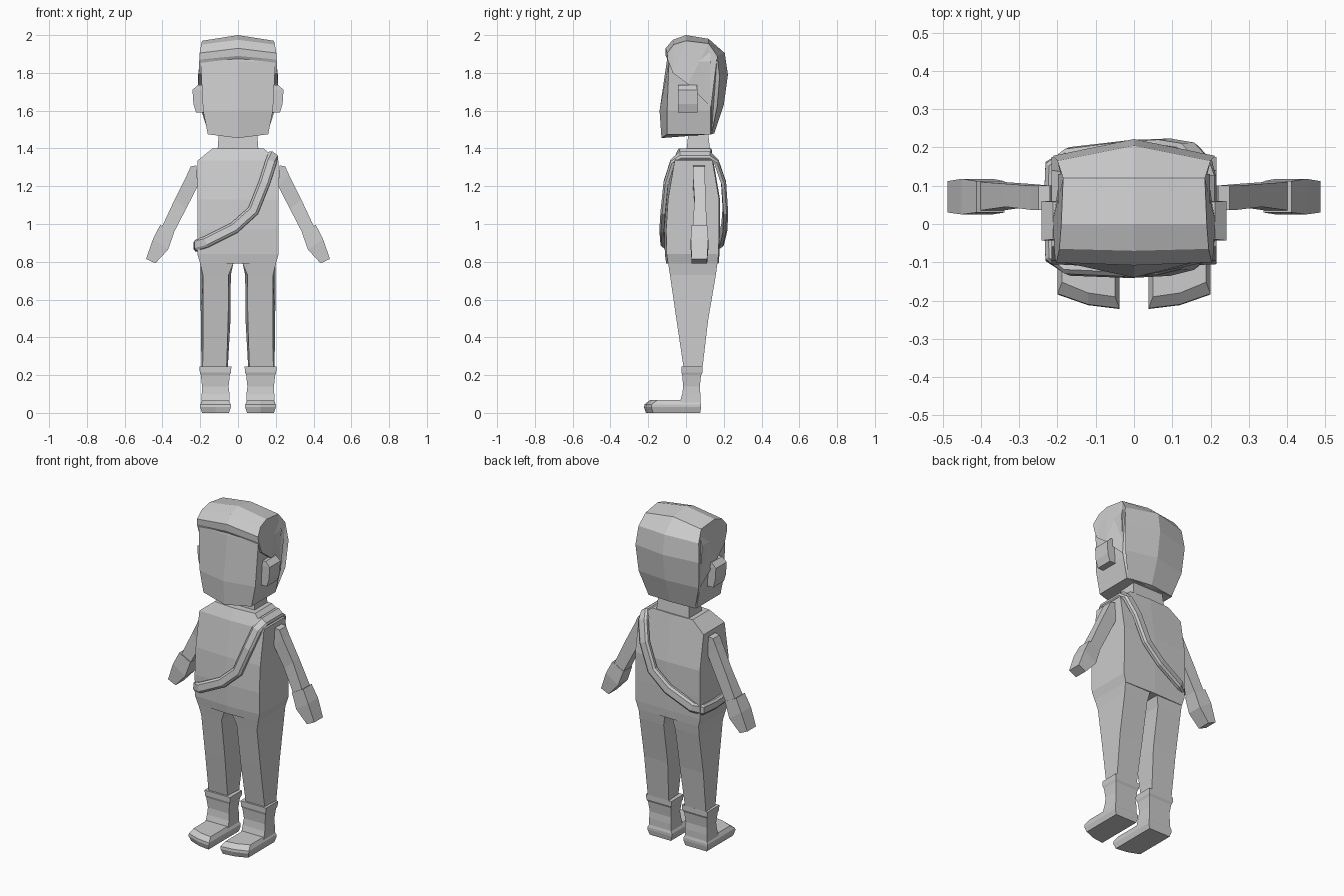
import bpy, bmesh
from mathutils import Vector

old = bpy.data.objects.get("Cube")
if old:
    bpy.data.objects.remove(old, do_unlink=True)

grey = bpy.data.materials.new("plain_grey")
grey.use_nodes = True
grey.diffuse_color = (0.6, 0.6, 0.6, 1)
grey.node_tree.nodes["Principled BSDF"].inputs["Base Color"].default_value = (0.6, 0.6, 0.6, 1)


def finish(name, bm):
    bmesh.ops.recalc_face_normals(bm, faces=bm.faces)
    mesh = bpy.data.meshes.new(name)
    bm.to_mesh(mesh)
    bm.free()
    mesh.materials.append(grey)
    obj = bpy.data.objects.new(name, mesh)
    bpy.context.collection.objects.link(obj)
    return obj


def loft(name, rings, closed=False, side=1):
    """Skin equal-sized rings of points; cap the ends or close into a loop."""
    bm = bmesh.new()
    loops = [[bm.verts.new((p[0] * side, p[1], p[2])) for p in r] for r in rings]
    n = len(loops[0])
    pairs = list(zip(loops, loops[1:]))
    if closed:
        pairs.append((loops[-1], loops[0]))
    else:
        bm.faces.new(loops[0])
        bm.faces.new(loops[-1])
    for a, b in pairs:
        for i in range(n):
            j = (i + 1) % n
            bm.faces.new((a[i], a[j], b[j], b[i]))
    return finish(name, bm)


def box_ring(x0, x1, y0, y1, z, inset=0.0):
    """Rectangle whose front edge may be narrower than its back edge."""
    return [(x0 + inset, y0, z), (x1 - inset, y0, z), (x1, y1, z), (x0, y1, z)]


def body_ring(w, y0, y1, z, bulge=0.01, dz=0.0):
    """Six-sided section with a centre ridge at front and back."""
    return [(-w, y0, z), (0, y0 - bulge, z + dz), (w, y0, z),
            (w, y1, z), (0, y1 + 0.005, z), (-w, y1, z)]


# Torso and neck
loft("torso", [body_ring(*r) for r in (
    (0.2, -0.095, 0.168, 0.79), (0.215, -0.102, 0.172, 0.84),
    (0.215, -0.105, 0.175, 0.97), (0.215, -0.095, 0.175, 1.13),
    (0.215, -0.06, 0.14, 1.335), (0.135, -0.03, 0.13, 1.4))])
loft("neck", [box_ring(-0.11, 0.11, 0.0, 0.13, 1.37),
              box_ring(-0.1, 0.1, 0.015, 0.115, 1.5)])

# Head
loft("head", [body_ring(*r) for r in (
    (0.16, -0.1, 0.13, 1.475, 0.03, -0.02), (0.185, -0.1, 0.13, 1.6, 0.04),
    (0.198, -0.09, 0.13, 1.86, 0.012), (0.18, -0.08, 0.13, 1.93, 0.01))])

# Hair: stations from fringe over the crown to the nape
# (half width, side y, side z, centre y, centre z)
stations = (
    (0.205, -0.097, 1.87, -0.108, 1.89), (0.203, -0.1, 1.905, -0.108, 1.93),
    (0.195, -0.065, 1.95, -0.07, 1.975), (0.19, 0.0, 1.97, 0.0, 2.0),
    (0.185, 0.12, 1.955, 0.12, 1.98), (0.2, 0.165, 1.89, 0.205, 1.905),
    (0.212, 0.178, 1.78, 0.222, 1.79), (0.2, 0.165, 1.62, 0.2, 1.63),
    (0.155, 0.135, 1.475, 0.15, 1.48))
hairline = ((0.192, 0.132, 1.62), (0.212, 0.01, 1.74), (0.208, -0.07, 1.8))
bm = bmesh.new()
centre = [bm.verts.new((0, s[3], s[4])) for s in stations]
edges, lower = [], []
for side in (-1, 1):
    rim = [bm.verts.new((side * s[0], s[1], s[2])) for s in stations]
    low = [bm.verts.new((side * x, y, z)) for x, y, z in hairline]
    for i in range(len(rim) - 1):
        bm.faces.new((rim[i], rim[i + 1], centre[i + 1], centre[i]))
    bm.faces.new(rim + low)
    edges.append(rim)
    lower.append([rim[-1]] + low + [rim[0]])
for i in range(len(lower[0]) - 1):
    bm.faces.new((lower[0][i], lower[0][i + 1], lower[1][i + 1], lower[1][i]))
for k in (0, -1):
    bm.faces.new((centre[k], edges[0][k], edges[1][k]))
bmesh.ops.triangulate(bm, faces=[f for f in bm.faces if len(f.verts) > 4])
finish("hair", bm)


def limb_ring(outer, inner, y0, y1):
    """Section across an arm from its outer and inner points in x and z."""
    (ox, oz), (ix, iz) = outer, inner
    return [(ox, y0, oz), (ox, y1, oz), (ix, y1, iz), (ix, y0, iz)]


for label, side in (("left", 1), ("right", -1)):
    # Ear
    loft(label + "_ear", [
        box_ring(0.18, 0.222, -0.043, 0.06, 1.59),
        box_ring(0.18, 0.236, -0.043, 0.06, 1.635),
        box_ring(0.18, 0.241, -0.043, 0.06, 1.71),
        box_ring(0.18, 0.212, -0.04, 0.058, 1.737)], side=side)

    # Arm and hand
    loft(label + "_arm", [
        limb_ring((0.25, 1.305), (0.22, 1.31), 0.037, 0.1),
        limb_ring((0.27, 1.26), (0.213, 1.2), 0.037, 0.1),
        limb_ring((0.335, 1.13), (0.275, 1.08), 0.045, 0.105),
        limb_ring((0.405, 0.98), (0.345, 0.945), 0.035, 0.11)], side=side)
    loft(label + "_hand", [
        limb_ring((0.412, 0.995), (0.338, 0.955), 0.03, 0.112),
        limb_ring((0.45, 0.92), (0.37, 0.865), 0.025, 0.118),
        limb_ring((0.487, 0.815), (0.437, 0.792), 0.03, 0.112)], side=side)

    # Leg, slightly wider at the back than the front
    loft(label + "_leg", [box_ring(*r) for r in (
        (0.0, 0.2, -0.097, 0.17, 0.81), (0.025, 0.2, -0.094, 0.166, 0.79),
        (0.038, 0.198, -0.085, 0.158, 0.73, 0.012),
        (0.04, 0.197, -0.05, 0.117, 0.49, 0.012),
        (0.055, 0.193, -0.01, 0.085, 0.22, 0.006))], side=side)

    # Boot shaft with turned cuff
    loft(label + "_boot", [box_ring(*r) for r in (
        (0.045, 0.195, -0.035, 0.076, 0.05), (0.045, 0.192, -0.02, 0.076, 0.1),
        (0.05, 0.19, -0.015, 0.073, 0.14), (0.043, 0.197, -0.02, 0.08, 0.2),
        (0.037, 0.202, -0.025, 0.088, 0.215),
        (0.035, 0.205, -0.025, 0.088, 0.245))], side=side)

    # Foot with a slanted toe, longest on the inside
    def foot_ring(i, z, toe):
        return [(0.038 + i, toe, z), (0.12, toe + 0.01, z), (0.2 - i, toe + 0.038, z),
                (0.2 - i, 0.08 - i / 2, z), (0.038 + i, 0.08 - i / 2, z)]
    loft(label + "_foot", [foot_ring(0.01, 0.0, -0.212), foot_ring(0.0, 0.03, -0.222),
                           foot_ring(0.0, 0.045, -0.22), foot_ring(0.012, 0.068, -0.19)],
         side=side)

# Shoulder strap: one loop over the left shoulder and round the right hip
front = ((0.175, -0.07, 1.33), (0.14, -0.105, 1.22), (0.08, -0.12, 1.07),
         (-0.02, -0.125, 0.98), (-0.17, -0.119, 0.905))
back = ((-0.17, 0.185, 0.905), (-0.02, 0.203, 0.98), (0.08, 0.208, 1.07),
        (0.14, 0.198, 1.22), (0.175, 0.16, 1.33))
hip = ((-0.218, -0.09, 0.89), (-0.222, 0.04, 0.885), (-0.218, 0.155, 0.89))
top = ((0.187, 0.125, 1.363), (0.187, -0.03, 1.363))
path = [(p, (0, -1, 0.15)) for p in front] + [(p, (-1, 0, 0)) for p in hip]
path += [(p, (0, 1, 0.15)) for p in back] + [(p, (0.6, 0, 0.8)) for p in top]
rings = []
for i, (p, n) in enumerate(path):
    p = Vector(p)
    along = (Vector(path[(i + 1) % len(path)][0]) - Vector(path[i - 1][0])).normalized()
    n = Vector(n)
    n = (n - along * n.dot(along)).normalized()
    across = along.cross(n) * 0.03
    rings.append([p - across - n * 0.012, p + across - n * 0.012,
                  p + across + n * 0.004, p + across * 0.6 + n * 0.014,
                  p - across * 0.6 + n * 0.014, p - across + n * 0.004])
loft("shoulder_strap", rings, closed=True)
